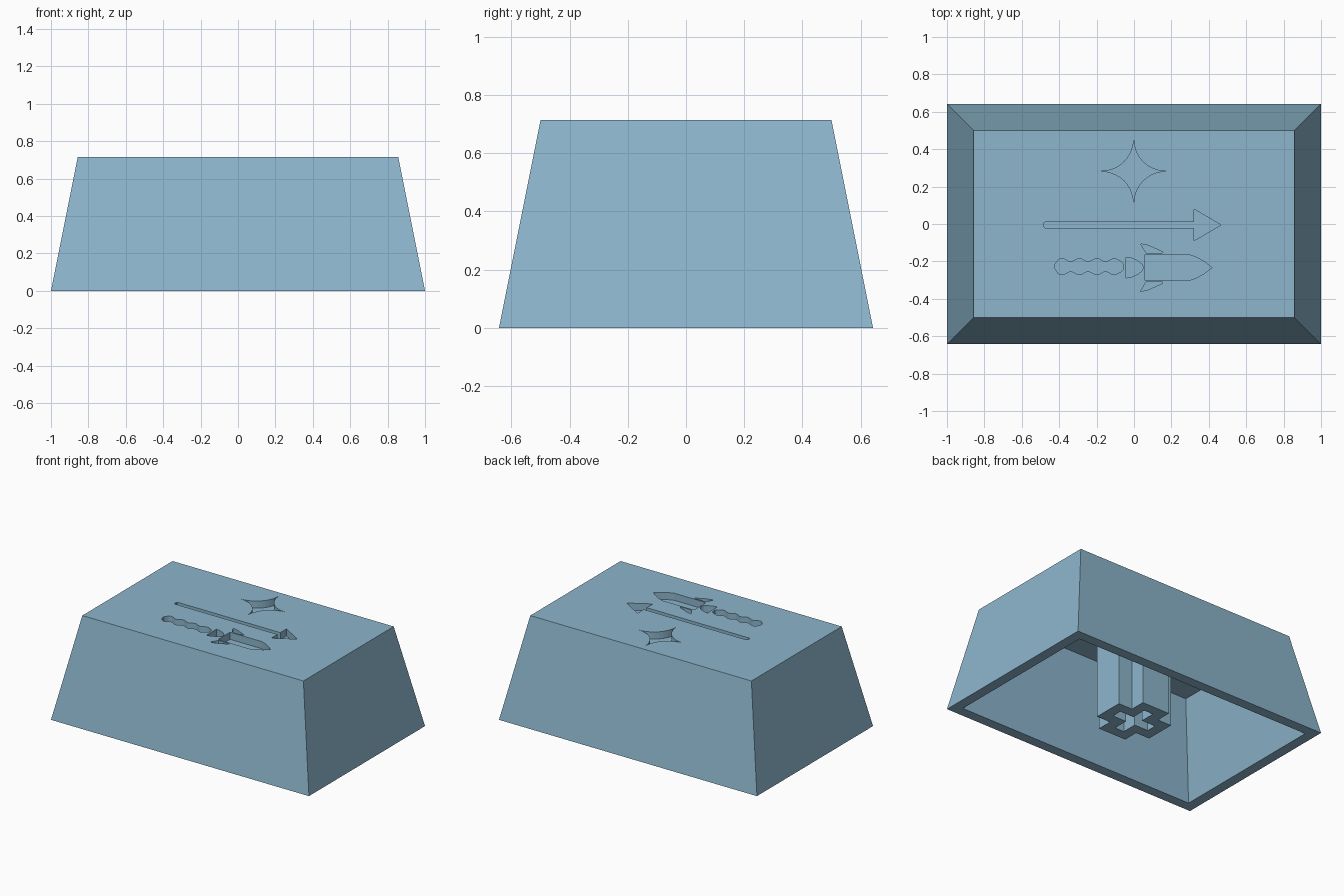
import bpy, bmesh, math

if "Cube" in bpy.data.objects:
    bpy.data.objects.remove(bpy.data.objects["Cube"])

U = 1 / 14            # one design unit
TOP = 10 * U
DEPTH = 0.05          # engraving depth

blue = bpy.data.materials.new("steel blue")
blue.diffuse_color = (0.266, 0.468, 0.61, 1)
blue.use_nodes = True
blue.node_tree.nodes["Principled BSDF"].inputs["Base Color"].default_value = blue.diffuse_color


def make_object(name, bm):
    bmesh.ops.recalc_face_normals(bm, faces=bm.faces)
    mesh = bpy.data.meshes.new(name)
    bm.to_mesh(mesh)
    bm.free()
    mesh.materials.append(blue)
    obj = bpy.data.objects.new(name, mesh)
    bpy.context.collection.objects.link(obj)
    return obj


def add_loft(bm, low, z0, high, z1):
    """Closed solid between two outlines with equal point counts."""
    a = [bm.verts.new((x, y, z0)) for x, y in low]
    b = [bm.verts.new((x, y, z1)) for x, y in high]
    bm.faces.new(a[::-1])
    bm.faces.new(b)
    for i in range(len(a)):
        j = (i + 1) % len(a)
        bm.faces.new((a[i], a[j], b[j], b[i]))


def rect(hx, hy):
    return [(-hx * U, -hy * U), (hx * U, -hy * U), (hx * U, hy * U), (-hx * U, hy * U)]


def mirrored(half, cy):
    """Close an outline by mirroring its upper half (x, height) about y = cy."""
    upper = [(x, cy + h) for x, h in half]
    lower = [(x, cy - h) for x, h in reversed(half) if h > 1e-6]
    return upper + lower


def cut(target, cutter):
    mod = target.modifiers.new("cut", 'BOOLEAN')
    mod.operation = 'DIFFERENCE'
    mod.solver = 'EXACT'
    mod.object = cutter
    bpy.context.view_layer.objects.active = target
    bpy.ops.object.modifier_apply(modifier=mod.name)
    bpy.data.objects.remove(cutter)


# Tapered hollow shell
bm = bmesh.new()
add_loft(bm, rect(14, 9), 0, rect(12, 7), TOP)
shell = make_object("cap_shell", bm)

bm = bmesh.new()
# the cavity continues below the base at the same slope
add_loft(bm, rect(13 + 2 / 9, 8 + 2 / 9), -U, rect(11, 6), 9 * U)
cut(shell, make_object("cavity_cutter", bm))

# Engraved outlines
outlines = []

# four-pointed star: four concave quarter arcs
r, star = 0.172, []
for k in range(4):
    ca = math.pi / 4 + k * math.pi / 2
    cx, cy = r * math.sqrt(2) * math.cos(ca), r * math.sqrt(2) * math.sin(ca)
    for i in range(10):
        t = ca + math.pi + math.pi / 4 - i / 10 * math.pi / 2
        star.append((-0.002 + cx + r * math.cos(t), 0.282 + cy + r * math.sin(t)))
outlines.append(star)

# arrow
outlines.append(mirrored([(-0.482, 0.01), (-0.475, 0.016), (0.32, 0.016),
                          (0.32, 0.085), (0.465, 0)], -0.005))

# sword blade with curved point
AXIS = -0.233
outlines.append(mirrored([(0.055, 0.066), (0.30, 0.067), (0.335, 0.054),
                          (0.375, 0.032), (0.417, 0)], AXIS))

# sword collar
outlines.append(mirrored([(-0.042, 0.055), (-0.015, 0.051), (0.02, 0.036),
                          (0.042, 0.018), (0.048, 0.006)], AXIS))

# two guard fins
fin = [(0.035, 0.127), (0.075, 0.119), (0.155, 0.083), (0.15, 0.077), (0.065, 0.077)]
for s in (1, -1):
    outlines.append([(x, AXIS + s * h) for x, h in fin])

# wavy grip
grip = [(-0.422, 0.012)]
for i in range(33):
    x = -0.405 + 0.335 * i / 32
    grip.append((x, 0.034 + 0.009 * math.cos(2 * math.pi * (x + 0.385) / 0.093)))
grip.append((-0.056, 0.014))
outlines.append(mirrored(grip, -0.228))

bm = bmesh.new()
for pts in outlines:
    add_loft(bm, pts, TOP - DEPTH, pts, TOP + 0.05)
cut(shell, make_object("engraving_cutter", bm))


# Cross-shaped hollow stem under the top
def cross(arm, half):
    a, h = arm * U, half * U
    quarter = [(a, -h), (a, h), (h, h)]
    pts = []
    for k in range(4):
        c, s = round(math.cos(k * math.pi / 2)), round(math.sin(k * math.pi / 2))
        pts += [(x * c - y * s, x * s + y * c) for x, y in quarter]
    return pts


bm = bmesh.new()
rings = [[bm.verts.new((x, y, z)) for x, y in pts]
         for pts, z in ((cross(3, 1.5), 0), (cross(3, 1.5), 9 * U),
                        (cross(2, 0.5), 9 * U), (cross(2, 0.5), 0))]
for k in range(4):
    p, q = rings[k], rings[(k + 1) % 4]
    for i in range(12):
        j = (i + 1) % 12
        bm.faces.new((p[i], p[j], q[j], q[i]))
make_object("cross_stem", bm)
